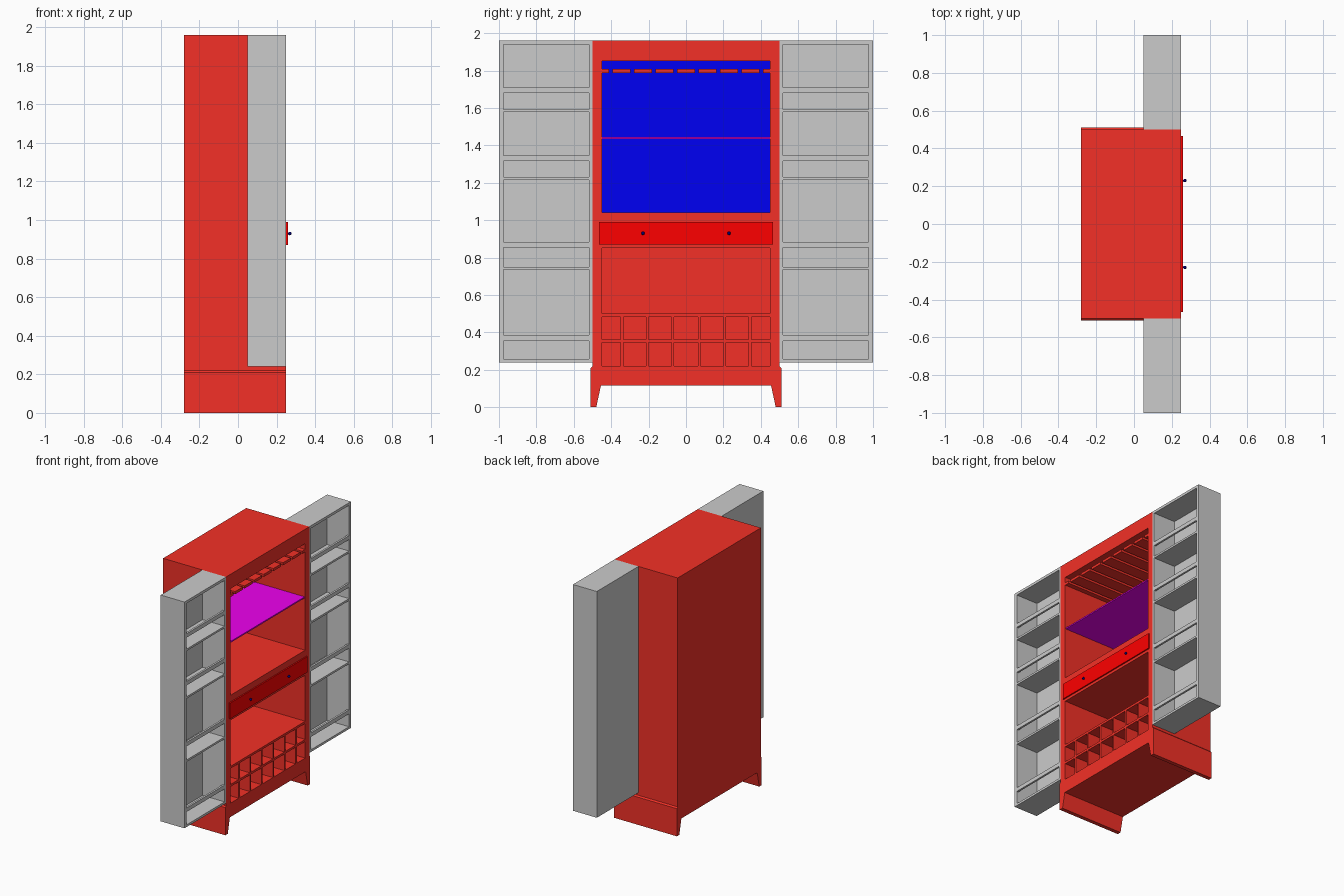
import bpy, bmesh

if "Cube" in bpy.data.objects:
    bpy.data.objects.remove(bpy.data.objects["Cube"])


def mat(name, rgb):
    m = bpy.data.materials.new(name)
    m.diffuse_color = (*rgb, 1)
    m.use_nodes = True
    m.node_tree.nodes["Principled BSDF"].inputs["Base Color"].default_value = m.diffuse_color
    return m


RED = mat("red_paint", (0.9, 0.03, 0.02))
BRIGHT = mat("drawer_red", (1.0, 0.0, 0.0))
BLUE = mat("blue_panel", (0.0, 0.0, 0.9))
MAGENTA = mat("magenta_glass", (0.85, 0.0, 0.85))
DARK = mat("knob_dark", (0.0, 0.0, 0.2))


def finish(name, bm, m=None):
    bmesh.ops.recalc_face_normals(bm, faces=bm.faces)
    me = bpy.data.meshes.new(name)
    bm.to_mesh(me)
    bm.free()
    ob = bpy.data.objects.new(name, me)
    bpy.context.collection.objects.link(ob)
    if m:
        me.materials.append(m)
    return ob


def boxes(name, ranges, m=None):
    """One object from boxes given as (x0, x1, y0, y1, z0, z1)."""
    bm = bmesh.new()
    for x0, x1, y0, y1, z0, z1 in ranges:
        for v in bmesh.ops.create_cube(bm, size=1)["verts"]:
            v.co = (x1 if v.co.x > 0 else x0, y1 if v.co.y > 0 else y0,
                    z1 if v.co.z > 0 else z0)
    return finish(name, bm, m)


def extrude_x(name, outline, x0, x1, m):
    """Extrude a (y, z) outline along x."""
    bm = bmesh.new()
    f = bm.faces.new([bm.verts.new((x0, y, z)) for y, z in outline])
    ext = bmesh.ops.extrude_face_region(bm, geom=[f])["geom"]
    for v in ext:
        if isinstance(v, bmesh.types.BMVert):
            v.co.x = x1
    return finish(name, bm, m)


BACK, FRONT, INNER = -0.28, 0.25, -0.26   # cabinet depth planes
W, OPEN = 0.50, 0.45                      # half widths: outside, opening

# Base with splayed full-depth legs
half = [(0.455, 0.115), (0.48, 0), (0.51, 0), (0.51, 0.21), (W, 0.22)]
extrude_x("base", half + [(-y, z) for y, z in reversed(half)], BACK, FRONT, RED)

# Cabinet shell
for s, side in ((1, "right"), (-1, "left")):
    y0, y1 = sorted((s * OPEN, s * W))
    boxes("side_" + side, [(BACK, FRONT, y0, y1, 0.22, 1.96)], RED)
boxes("top_board", [(BACK, FRONT, -OPEN, OPEN, 1.85, 1.96)], RED)
boxes("back_board", [(BACK, INNER, -OPEN, OPEN, 0.22, 1.85)], RED)
boxes("drawer_housing", [(INNER, FRONT, -OPEN, OPEN, 0.85, 1.04)], RED)

# Bottle cubbies
boxes("cubby_shelves", [(INNER, FRONT, -OPEN, OPEN, 0.345, 0.362),
                        (INNER, FRONT, -OPEN, OPEN, 0.483, 0.50)], RED)
dividers = []
for y in (-0.342, -0.208, -0.07, 0.07, 0.208, 0.342):
    for z0, z1 in ((0.22, 0.345), (0.362, 0.483)):
        dividers.append((INNER, FRONT, y - 0.007, y + 0.007, z0, z1))
boxes("cubby_dividers", dividers, RED)

# Upper compartment: coloured back panel, glass shelf, hanging rack
boxes("back_panel", [(INNER, INNER + 0.005, -OPEN, OPEN, 1.04, 1.85)], BLUE)
boxes("glass_shelf", [(INNER + 0.005, FRONT - 0.005, -OPEN, OPEN, 1.435, 1.445)], MAGENTA)
slats = []
for i in range(-4, 5):
    y = i * 0.115
    slats.append((INNER + 0.005, FRONT, max(y - 0.047, -OPEN), min(y + 0.047, OPEN), 1.787, 1.807))
boxes("glass_rack", slats, RED)

# Drawer front and knobs
boxes("drawer_front", [(FRONT, 0.26, -0.465, 0.465, 0.87, 0.99)], BRIGHT)
for s, side in ((1, "right"), (-1, "left")):
    boxes("knob_stem_" + side, [(0.26, 0.267, s * 0.23 - 0.004, s * 0.23 + 0.004, 0.926, 0.934)], DARK)
    bm = bmesh.new()
    bmesh.ops.create_uvsphere(bm, u_segments=16, v_segments=8, radius=0.009)
    for f in bm.faces:
        f.smooth = True
    finish("knob_" + side, bm, DARK).location = (0.269, s * 0.23, 0.93)

# Open doors: shallow trays with shelves and guard rails
X0, XB = 0.05, 0.065
for s, side in ((1, "right"), (-1, "left")):
    def door(name, parts):
        boxes(f"door_{name}_{side}", [
            (x0, x1, *sorted((s * a, s * b)), z0, z1) for x0, x1, a, b, z0, z1 in parts])
    door("panel", [(X0, XB, W, 1.0, 0.24, 1.96)])
    door("frame", [(XB, FRONT, W, 0.518, 0.24, 1.96),
                   (XB, FRONT, 0.977, 1.0, 0.24, 1.96),
                   (XB, FRONT, 0.518, 0.977, 0.24, 0.257),
                   (XB, FRONT, 0.518, 0.977, 1.94, 1.96)])
    door("shelves", [(XB, FRONT, 0.518, 0.977, z, z + 0.015)
                     for z in (0.735, 1.216, 1.578)])
    door("guard_rails", [(FRONT - 0.015, FRONT, 0.518, 0.977, z, z + 0.03)
                         for z in (0.355, 0.854, 1.317, 1.68)])
